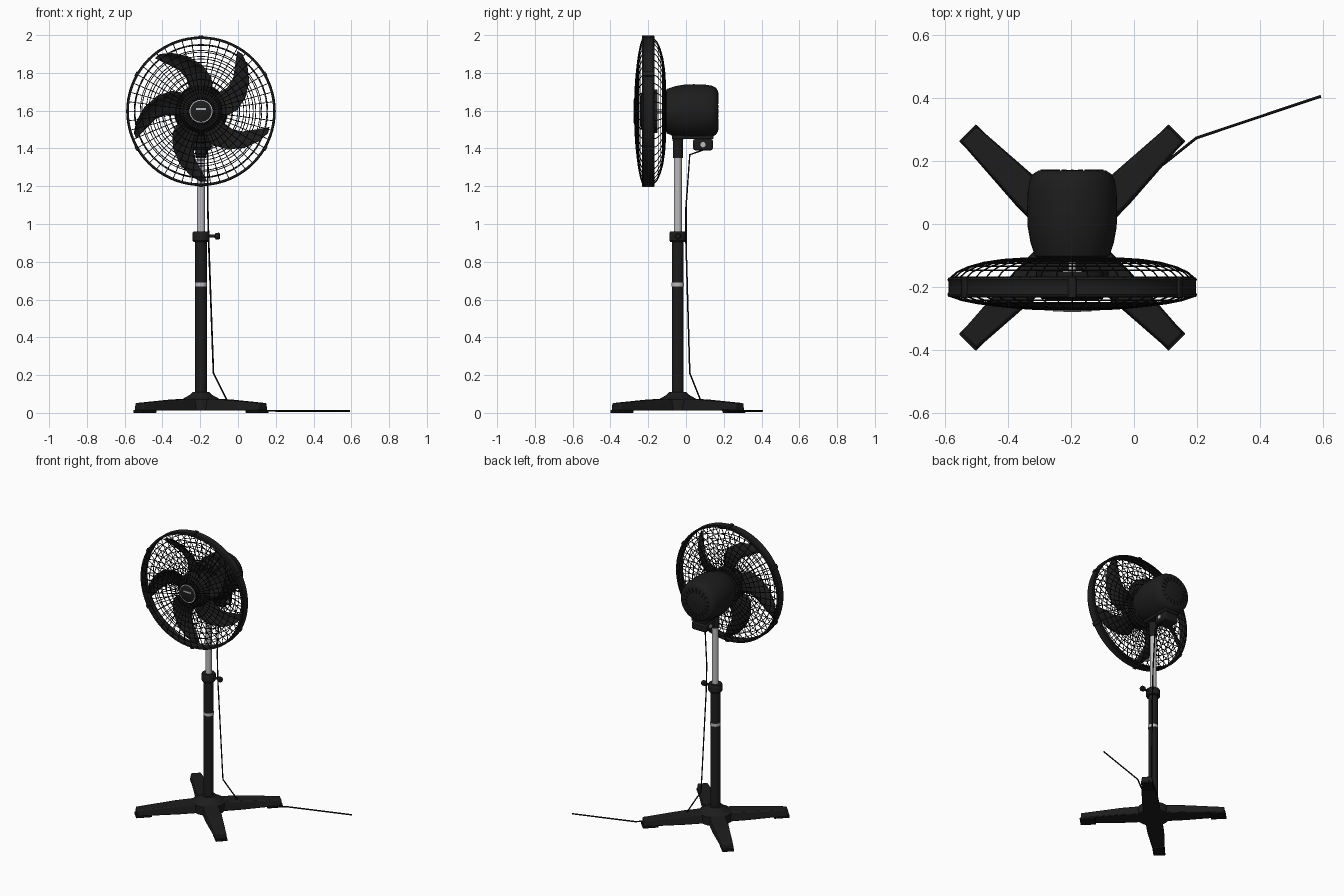
import bpy, bmesh
from math import sin, cos, pi, radians
from mathutils import Vector, Matrix

if "Cube" in bpy.data.objects:
    bpy.data.objects.remove(bpy.data.objects["Cube"])

CX, CY, CZ = -0.196, -0.043, 1.597      # pole axis and fan centre height


def material(name, v):
    m = bpy.data.materials.new(name)
    m.diffuse_color = (v, v, v * 1.03, 1)
    m.use_nodes = True
    m.node_tree.nodes["Principled BSDF"].inputs["Base Color"].default_value = m.diffuse_color
    return m


BLACK = material("black_plastic", 0.012)
DARK = material("dark_wire", 0.006)
CHROME = material("chrome", 0.5)


def finish(name, bm, mat, smooth=True, bevel=0):
    bmesh.ops.remove_doubles(bm, verts=bm.verts, dist=1e-5)
    bmesh.ops.recalc_face_normals(bm, faces=bm.faces)
    me = bpy.data.meshes.new(name)
    bm.to_mesh(me)
    bm.free()
    ob = bpy.data.objects.new(name, me)
    bpy.context.collection.objects.link(ob)
    me.materials.append(mat)
    if bevel:
        b = ob.modifiers.new("bevel", 'BEVEL')
        b.width, b.segments = bevel, 2
    if smooth:
        bpy.context.view_layer.objects.active = ob
        ob.select_set(True)
        bpy.ops.object.shade_smooth_by_angle(angle=radians(35))
        ob.select_set(False)
    return ob


def lathe(name, profile, mat, along='Z', centre=(CX, CY, 0), segs=40):
    """Spin (radius, height) points about an axis through centre."""
    bm = bmesh.new()
    rows = []
    for r, h in profile:
        row = []
        for i in range(segs):
            a, b = r * cos(2 * pi * i / segs), r * sin(2 * pi * i / segs)
            p = {'Z': (a, b, h), 'Y': (a, h, b), 'X': (h, a, b)}[along]
            row.append(bm.verts.new(Vector(p) + Vector(centre)))
        rows.append(row)
    for p, q in zip(rows, rows[1:]):
        for i in range(segs):
            j = (i + 1) % segs
            bm.faces.new((p[i], p[j], q[j], q[i]))
    return finish(name, bm, mat)


def rod(name, r, h0, h1, mat, **kw):
    return lathe(name, [(0, h0), (r, h0), (r, h1), (0, h1)], mat, **kw)


def add_box(bm, size, matrix):
    bmesh.ops.create_cube(bm, size=1, matrix=matrix @ Matrix.Diagonal((*size, 1)))


def wires(name, paths, radius, mat):
    """paths: list of (points, cyclic)"""
    cu = bpy.data.curves.new(name, 'CURVE')
    cu.dimensions = '3D'
    cu.bevel_depth, cu.bevel_resolution, cu.use_fill_caps = radius, 1, True
    for pts, cyc in paths:
        s = cu.splines.new('POLY')
        s.points.add(len(pts) - 1)
        for q, p in zip(s.points, pts):
            q.co = (*p, 1)
        s.use_cyclic_u = cyc
    tmp = bpy.data.objects.new(name + "_curve", cu)
    bpy.context.collection.objects.link(tmp)
    bpy.context.view_layer.update()
    me = bpy.data.meshes.new_from_object(tmp.evaluated_get(bpy.context.evaluated_depsgraph_get()))
    bpy.data.objects.remove(tmp)
    ob = bpy.data.objects.new(name, me)
    bpy.context.collection.objects.link(ob)
    me.materials.clear()
    me.materials.append(mat)
    return ob


def polar(r, a, y):
    return Vector((CX + r * cos(a), y, CZ + r * sin(a)))


FAN = (CX, 0, CZ)

# cross base: four tapered legs with foot pads
for k in range(4):
    turn = Matrix.Translation((CX, CY, 0)) @ Matrix.Rotation(radians(45 + 90 * k), 4, 'Z')
    bm = bmesh.new()
    ends = []
    for x, w, z0, z1 in ((0.02, .056, .012, .078), (.2, .055, .012, .07), (.462, .037, .012, .052)):
        ends.append([bm.verts.new(turn @ Vector(p)) for p in
                     ((x, -w, z0), (x, w, z0), (x, w * .85, z1), (x, -w * .85, z1))])
    for p, q in zip(ends, ends[1:]):
        for i in range(4):
            bm.faces.new((p[i], p[(i + 1) % 4], q[(i + 1) % 4], q[i]))
    bm.faces.new(ends[0])
    bm.faces.new(ends[-1])
    finish(f"leg_{k + 1}", bm, BLACK, bevel=.006)
    bm = bmesh.new()
    add_box(bm, (.10, .076, .016), turn @ Matrix.Translation((.42, 0, .008)))
    finish(f"foot_pad_{k + 1}", bm, DARK, bevel=.003)

lathe("base_hub", [(0, .012), (.105, .012), (.105, .07), (.09, .078), (.06, .095), (.045, .11), (0, .11)], BLACK)

# pole
rod("lower_pole", .031, .1, .93, BLACK)
rod("pole_band", .0325, .67, .69, CHROME)
lathe("height_collar", [(0, .905), (.04, .905), (.045, .912), (.045, .952), (.04, .96), (0, .96)], BLACK)
rod("upper_pole", .021, .94, 1.37, CHROME)
lathe("clamp_knob", [(0, .03), (.008, .03), (.008, .072), (.017, .078), (.018, .095), (.012, .102), (0, .102)],
      BLACK, along='X', centre=(CX, CY, .936), segs=20)
lathe("neck", [(0, 1.35), (.026, 1.35), (.027, 1.44), (.035, 1.48), (0, 1.48)], BLACK)

# motor housing
lathe("motor_housing", [(0, -.108), (.10, -.108), (.118, -.102), (.132, -.06), (.141, -.01), (.143, .04), (.141, .1),
                        (.135, .138), (.125, .158), (.108, .169), (0, .171)], BLACK, 'Y', FAN, 48)
bm = bmesh.new()
for i in range(20):
    a = 2 * pi * i / 20
    add_box(bm, (.03, .006, .007), Matrix.Translation(polar(.085, a, .170)) @ Matrix.Rotation(-a, 4, 'Y'))
finish("rear_vents", bm, DARK, False)
bm = bmesh.new()
add_box(bm, (.11, .22, .02), Matrix.Translation((CX, .035, 1.46)))
finish("motor_underplate", bm, BLACK, bevel=.005)

# control box under the motor
bm = bmesh.new()
add_box(bm, (.11, .106, .06), Matrix.Translation((CX, .09, 1.42)))
finish("control_box", bm, BLACK, bevel=.012)
for s in (-1, 1):
    rod(f"control_dial_{s + 2}", .014, s * .05, s * .06, CHROME, along='X', centre=(CX, .09, 1.42), segs=20)
rod("drive_shaft", .012, -.2, -.1, CHROME, along='Y', centre=FAN, segs=16)

# blade hub and five sickle blades
lathe("blade_hub", [(0, -.243), (.07, -.243), (.098, -.235), (.112, -.215), (.115, -.15), (.1, -.15), (.09, -.2), (0, -.2)],
      BLACK, 'Y', FAN)
# radius, convex edge angle, concave edge angle
SECTIONS = [(.105, 62, 122), (.15, 66, 116), (.19, 74, 114), (.245, 89, 118),
            (.30, 104, 125), (.345, 117, 129), (.372, 126, 131)]
for k in range(5):
    bm = bmesh.new()
    rows = []
    for r, a0, a1 in SECTIONS:
        row = []
        for j in range(7):
            t = j / 6
            a = radians(a0 + (a1 - a0) * t + 72 * k)
            pitch = .4 * r * radians(a1 - a0)
            row.append(bm.verts.new(polar(r, a, -.195 + pitch * (t - .5) + .012 * (t * (1 - t)) * 4)))
        rows.append(row)
    for p, q in zip(rows, rows[1:]):
        for j in range(6):
            bm.faces.new((p[j], p[j + 1], q[j + 1], q[j]))
    ob = finish(f"blade_{k + 1}", bm, BLACK)
    so = ob.modifiers.new("thick", 'SOLIDIFY')
    so.thickness, so.offset = .004, 0

# guard: rim band, clips, front and rear wire domes
lathe("guard_rim", [(.382, -.232), (.392, -.232), (.396, -.224), (.392, -.216), (.392, -.184), (.396, -.176),
                    (.392, -.17), (.382, -.17), (.382, -.232)], BLACK, 'Y', FAN, 72)
bm = bmesh.new()
for i in range(6):
    a = radians(30 + 60 * i)
    add_box(bm, (.014, .066, .026), Matrix.Translation(polar(.393, a, -.201)) @ Matrix.Rotation(-a, 4, 'Y'))
finish("rim_clips", bm, BLACK, bevel=.003)

FRONT = [(.06, -.272), (.12, -.270), (.18, -.266), (.24, -.260), (.30, -.252), (.35, -.242), (.388, -.229)]
REAR = [(.10, -.108), (.16, -.109), (.22, -.113), (.28, -.122), (.33, -.136), (.365, -.152), (.388, -.172)]


def dome_y(profile, r):
    for (r0, y0), (r1, y1) in zip(profile, profile[1:]):
        if r <= r1:
            return y0 + (y1 - y0) * (r - r0) / (r1 - r0)
    return profile[-1][1]


for name, prof in (("front_guard", FRONT), ("rear_guard", REAR)):
    paths = [([polar(r, 2 * pi * i / 48, y) for r, y in prof], False) for i in range(48)]
    r0 = prof[0][0]
    for n in range(10):
        r = r0 + (.385 - r0) * n / 9
        paths.append(([polar(r, 2 * pi * i / 64, dome_y(prof, r)) for i in range(64)], True))
    wires(name, paths, .0024, DARK)

# centre cap of the front guard with its trim ring and plain plate
lathe("guard_cap", [(0, -.262), (.064, -.262), (.064, -.272), (.058, -.276), (0, -.276)], BLACK, 'Y', FAN)
lathe("cap_trim", [(.056, -.274), (.056, -.278), (.061, -.278), (.061, -.274), (.056, -.274)], CHROME, 'Y', FAN)
bm = bmesh.new()
add_box(bm, (.055, .003, .01), Matrix.Translation((CX, -.277, CZ + .012)))
finish("cap_plate", bm, CHROME, False)

# power cord
CORD = [(-.165, .10, 1.395), (-.16, .02, 1.367), (-.16, 0, 1.09), (-.155, .0, .9), (-.13, .02, .21),
        (-.055, .08, .06), (.1, .195, .014), (.198, .273, .01), (.593, .405, .01)]
wires("power_cord", [([Vector(p) for p in CORD], False)], .0045, DARK)
